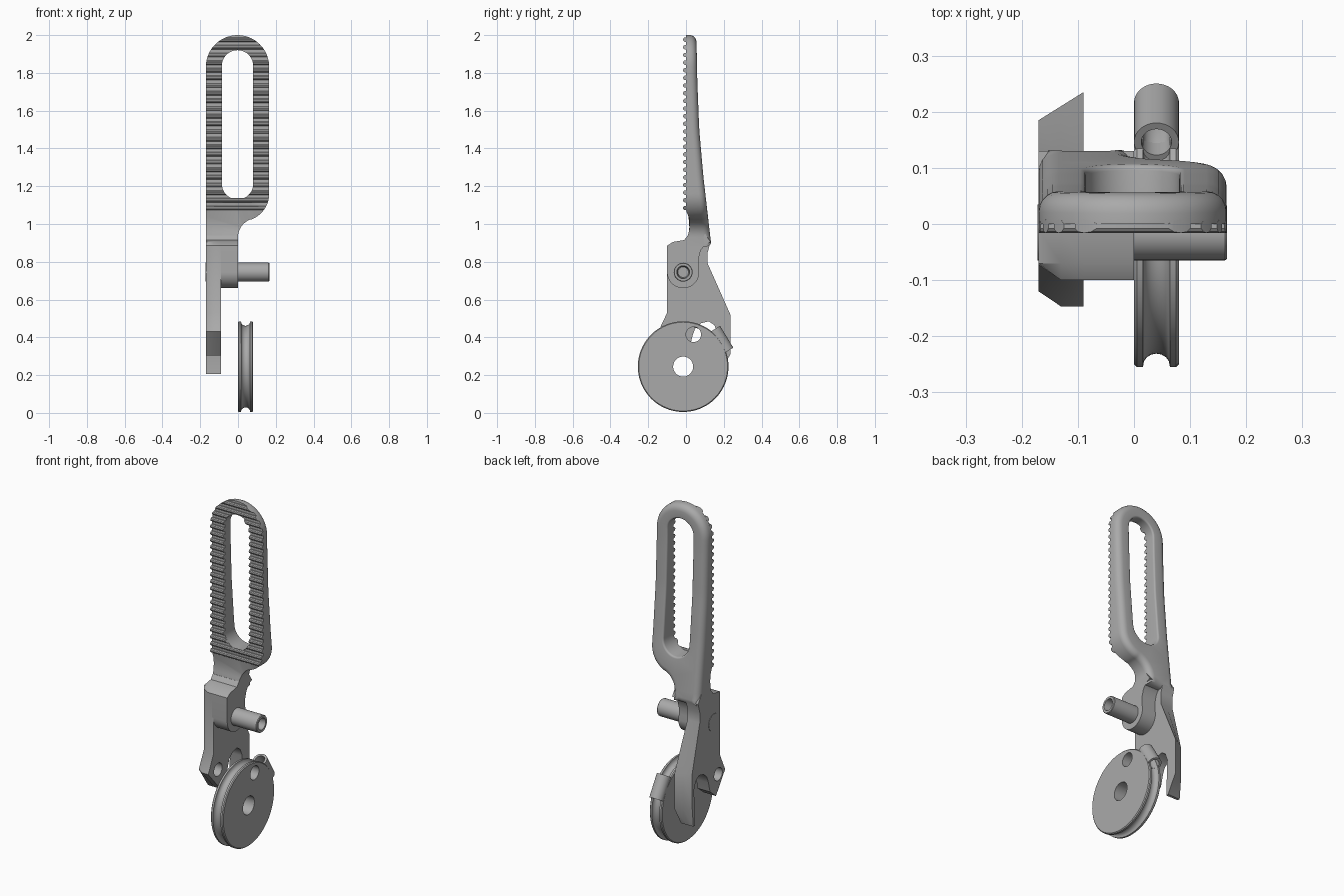
import bpy, bmesh
from math import sin, cos, pi, sqrt, radians
from mathutils import Vector

cube = bpy.data.objects.get("Cube")
if cube:
    bpy.data.objects.remove(cube, do_unlink=True)

GREY = (0.4, 0.4, 0.4, 1)
metal = bpy.data.materials.new("grey metal")
metal.use_nodes = True
metal.diffuse_color = GREY
metal.node_tree.nodes["Principled BSDF"].inputs["Base Color"].default_value = GREY


def finish(name, bm):
    bmesh.ops.recalc_face_normals(bm, faces=bm.faces)
    mesh = bpy.data.meshes.new(name)
    bm.to_mesh(mesh)
    bm.free()
    obj = bpy.data.objects.new(name, mesh)
    bpy.context.collection.objects.link(obj)
    mesh.materials.append(metal)
    bpy.ops.object.select_all(action='DESELECT')
    obj.select_set(True)
    bpy.context.view_layer.objects.active = obj
    bpy.ops.object.shade_smooth_by_angle(angle=radians(35))
    return obj


def add_walls(bm, walls):
    """Skin each wall (a stack of rings), then cap both ends, leaving inner walls as holes."""
    caps = ([], [])
    for rings in walls:
        stack = [[bm.verts.new(p) for p in ring] for ring in rings]
        n = len(stack[0])
        for a, b in zip(stack, stack[1:]):
            for i in range(n):
                j = (i + 1) % n
                bm.faces.new((a[i], a[j], b[j], b[i]))
        for cap, ring in zip(caps, (stack[0], stack[-1])):
            cap += [bm.edges.get((ring[i], ring[(i + 1) % n])) for i in range(n)]
    for cap in caps:
        bmesh.ops.triangle_fill(bm, use_beauty=True, edges=cap)


def solid(name, *walls):
    bm = bmesh.new()
    add_walls(bm, walls)
    return finish(name, bm)


def arc(cx, cy, r, a0, a1, n):
    return [(cx + r * cos(radians(a0 + (a1 - a0) * i / n)),
             cy + r * sin(radians(a0 + (a1 - a0) * i / n))) for i in range(n + 1)]


def disc(x, y, z, r, n=48):
    return [Vector((x, p, q)) for p, q in arc(y, z, r, 0, 360, n)[:-1]]


def lerp(table, z):
    for (z0, v0), (z1, v1) in zip(table, table[1:]):
        if z <= z1:
            return v0 + (v1 - v0) * max(0, z - z0) / (z1 - z0)
    return table[-1][1]


def subdivide(loop, step=0.04):
    out = []
    for i, p in enumerate(loop):
        a, b = Vector(p), Vector(loop[(i + 1) % len(loop)])
        k = max(1, round((b - a).length / step))
        out += [a.lerp(b, j / k) for j in range(k)]
    return out


def inset(loop, d):
    out = []
    for i, p in enumerate(loop):
        t = (loop[(i + 1) % len(loop)] - loop[i - 1]).normalized()
        out.append(p + Vector((-t.y, t.x)) * d)
    return out


# Handle: slotted grip, rounded at the back, running down into an offset neck
FRONT = [(0.88, 0.0), (0.93, 0.008), (0.98, 0.02), (1.03, 0.018), (1.07, 0.0), (2, 0.0)]
BACK = [(0.88, 0.135), (0.92, 0.13), (1.25, 0.092), (1.5, 0.07), (1.75, 0.06), (2, 0.055)]
MID, TOP, RAD = -0.0025, 1.8325, 0.1675
LOW, LOW_X, LOW_R = 1.16, 0.02, 0.145
SLOT_R, SLOT_LO, SLOT_HI = 0.083, 1.213, 1.837
outline = subdivide([(-0.17, 0.88), (0, 0.88)]
                    + arc(0.1, 0.93, 0.1, 180, 112, 8)
                    + arc(LOW_X, LOW, LOW_R, -70, 0, 10)
                    + arc(MID, TOP, RAD, 0, 180, 28))
slot = subdivide(arc(MID, SLOT_HI, SLOT_R, 0, 180, 20)
                 + arc(MID, SLOT_LO, SLOT_R, 180, 360, 20))


def grip_wall(loop, r, sign):
    rings = [[Vector((p.x, lerp(FRONT, p.y), p.y)) for p in loop]]
    for k in range(6):
        a = k / 5 * pi / 2
        ins = inset(loop, sign * r * (1 - cos(a)))
        rings.append([Vector((q.x, lerp(BACK, q.y) - r * (1 - sin(a)), q.y)) for q in ins])
    return rings


solid("handle", grip_wall(outline, 0.036, 1), grip_wall(slot, 0.01, -1))


# Grip ridges: bars across the handle front, trimmed to its outline and slot
def half_chord(r, dz):
    return sqrt(max(r * r - dz * dz, 0))


def left_edge(z):
    return MID - half_chord(RAD, max(0, z - TOP))


def right_edge(z):
    if z < LOW:
        return LOW_X + half_chord(LOW_R, z - LOW)
    return MID + half_chord(RAD, max(0, z - TOP))


def slot_half(z):
    return half_chord(SLOT_R, max(0, z - SLOT_HI, SLOT_LO - z))


bm = bmesh.new()
for i in range(23):
    zc = 1.085 + i * 0.0405
    section = [(-0.004 + a, zc + b) for a, b in arc(0, 0, 0.012, 0, 360, 10)[:-1]]
    if slot_half(zc) > 0.02:
        spans = [(left_edge, lambda z: MID - slot_half(z)),
                 (lambda z: MID + slot_half(z), right_edge)]
    else:
        spans = [(left_edge, right_edge)]
    for lo, hi in spans:
        add_walls(bm, [[[Vector((f(z), y, z)) for y, z in section] for f in (lo, hi)]])
finish("grip_ridges", bm)

# Side plate: forked lever with bevelled outer edges and a small hole
shoulder = [(-0.1, 0.885), (-0.07, 0.905), (-0.01, 0.915), (0.01, 0.94), (0.1, 0.95), (0.13, 0.905)]
plate = shoulder + [(0.115, 0.85), (0.115, 0.79), (0.235, 0.52), (0.235, 0.31), (0.175, 0.205),
                    (0.16, 0.205), (0.168, 0.42), (0.15, 0.465), (0.12, 0.485), (0.08, 0.475),
                    (0.05, 0.45), (0.035, 0.41), (0.02, 0.35), (-0.035, 0.305),
                    (-0.147, 0.43), (-0.1, 0.53)]


def plate_ring(x, front, back):
    return [Vector((x, y + (front if y < -0.09 else -back if y > 0.2 else 0), z)) for y, z in plate]


solid("side_plate",
      [plate_ring(-0.09, 0, 0), plate_ring(-0.13, 0, 0.025), plate_ring(-0.17, 0.027, 0.05)],
      [disc(x, -0.056, 0.425, 0.038, 24) for x in (-0.09, -0.17)])

# Pivot boss: block beside the plate, rounded under the pivot
PY, PZ = -0.015, 0.745
boss = (shoulder + [(0.1, 0.89), (0.078, 0.86), (0.067, 0.82), (0.066, 0.78)]
        + arc(PY, PZ, 0.085, 0, -180, 20))
solid("pivot_boss", [[Vector((x, y, z)) for y, z in boss] for x in (-0.1, 0)])

# Pivot pin: hollow-ended, its head just showing on the plate
solid("pivot_pin", [disc(x, PY, PZ, r, 32) for x, r in
                    [(-0.172, 0.05), (0.162, 0.05), (0.166, 0.047), (0.166, 0.034), (0.1, 0.028)]])

# Pulley: grooved wheel with a bore and an anchor hole
CY, CZ = -0.015, 0.245
rim = ([(0, 0.235), (0.005, 0.24), (0.016, 0.24)]
       + [(0.04 - 0.024 * cos(k * pi / 8), 0.238 - 0.022 * sin(k * pi / 8)) for k in range(1, 8)]
       + [(0.064, 0.24), (0.075, 0.24), (0.08, 0.235)])
solid("pulley", [disc(x, CY, CZ, r, 80) for x, r in rim],
      [disc(x, CY, CZ, 0.053) for x in (0, 0.08)],
      [disc(x, 0.04, 0.415, 0.04, 32) for x in (0, 0.08)])

# Cable barrel: short tube lying along the pulley rim
axis, side, out = Vector((0, 0.52, -0.854)), Vector((1, 0, 0)), Vector((0, 0.854, 0.52))
start = Vector((0.04, 0.146, 0.44))


def barrel_wall(r):
    return [[start + axis * t + side * u + out * v for u, v in arc(0, 0, r, 0, 360, 32)[:-1]]
            for t in (0, 0.135)]


solid("cable_barrel", barrel_wall(0.04), barrel_wall(0.027))
